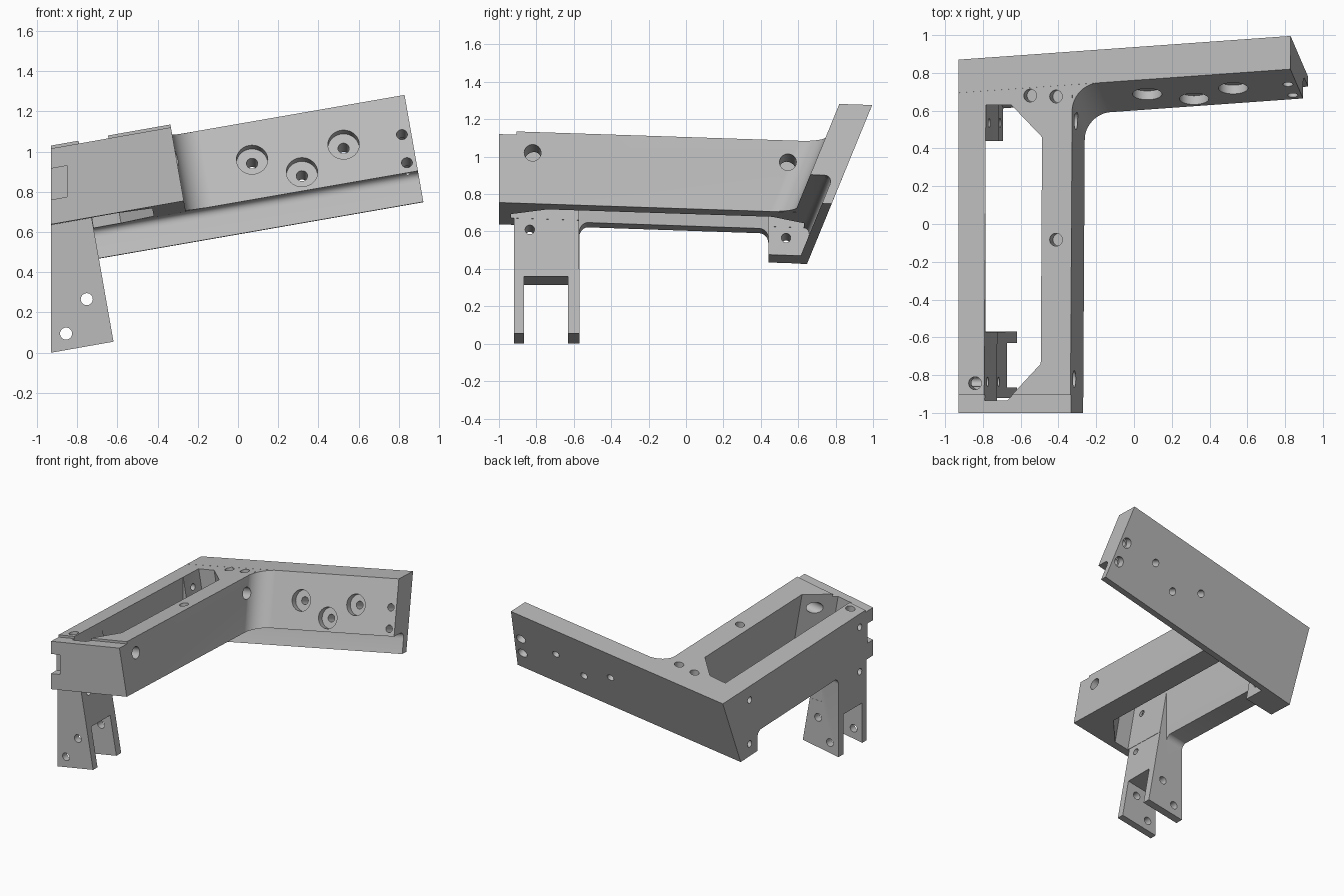
import bpy, bmesh, math
from mathutils import Vector

if "Cube" in bpy.data.objects:
    bpy.data.objects.remove(bpy.data.objects["Cube"])

T = math.radians(10)            # the whole bracket is pitched by 10 degrees
C, S = math.cos(T), math.sin(T)
FALL = 0.0335                   # slight fall of the deck towards the back
TOP, BOT, LIP = 1.146, 0.757, 0.603

grey = bpy.data.materials.new("light grey")
grey.diffuse_color = (0.5, 0.5, 0.5, 1)
grey.use_nodes = True
grey.node_tree.nodes["Principled BSDF"].inputs["Base Color"].default_value = grey.diffuse_color


def world(u, y, w):
    return Vector((u * C - w * S, y, u * S + w * C))


def lean(u, a, c):
    """Point on the leaning wall (offset a) and on the sloping level c."""
    w = (c - FALL * (a + 0.0712 * u)) / (1 + FALL * 0.404)
    return world(u, a + 0.0712 * u + 0.404 * w, w)


def flat(u, y, c):
    return world(u, y, c - FALL * y)


def prism(name, ring1, ring2):
    """Closed solid between two matching rings of points."""
    bm = bmesh.new()
    a = [bm.verts.new(p) for p in ring1]
    b = [bm.verts.new(p) for p in ring2]
    n = len(a)
    bm.faces.new(a)
    bm.faces.new(b[::-1])
    for i in range(n):
        bm.faces.new((a[i], b[i], b[(i + 1) % n], a[(i + 1) % n]))
    bmesh.ops.recalc_face_normals(bm, faces=bm.faces)
    if bm.calc_volume(signed=True) < 0:
        bmesh.ops.reverse_faces(bm, faces=bm.faces)
    me = bpy.data.meshes.new(name)
    bm.to_mesh(me)
    bm.free()
    me.materials.append(grey)
    ob = bpy.data.objects.new(name, me)
    bpy.context.scene.collection.objects.link(ob)
    return ob


def box(name, x0, x1, y0, y1, z0, z1):
    ring = [(x0, y0), (x1, y0), (x1, y1), (x0, y1)]
    return prism(name, [(x, y, z0) for x, y in ring], [(x, y, z1) for x, y in ring])


def volume(me):
    bm = bmesh.new()
    bm.from_mesh(me)
    v = bm.calc_volume(signed=True)
    bm.free()
    return v


def combine(other, op):
    """Join or cut, accepting only a result with a sensible volume."""
    v0, v1 = volume(frame.data), volume(other.data)
    low, high = (max(v0, v1), v0 + v1) if op == 'UNION' else (max(v0 - v1, 0.05), v0)
    for attempt in range(6):
        m = frame.modifiers.new("join", 'BOOLEAN')
        m.operation, m.object = op, other
        m.solver = 'MANIFOLD' if attempt % 2 == 0 else 'EXACT'
        bpy.context.view_layer.update()
        graph = bpy.context.evaluated_depsgraph_get()
        me = bpy.data.meshes.new_from_object(frame.evaluated_get(graph))
        frame.modifiers.remove(m)
        if len(me.polygons) and low - 2e-4 <= volume(me) <= high + 2e-4:
            frame.data = me
            bpy.data.objects.remove(other, do_unlink=True)
            return
        other.location += Vector((0.00013, 0.00017, 0.00011))
    if op == 'DIFFERENCE':
        bpy.data.objects.remove(other, do_unlink=True)


def drill(start, axis, r, d0, d1):
    """Round hole along axis from depth d0 to d1."""
    start, axis = Vector(start), Vector(axis).normalized()
    rot = axis.to_track_quat('Z', 'Y').to_matrix()
    rings = [[start + axis * d + rot @ Vector((r * math.cos(k * math.pi / 16),
              r * math.sin(k * math.pi / 16), 0)) for k in range(32)] for d in (d0, d1)]
    combine(prism("drill", *rings), 'DIFFERENCE')


def arc(cx, cy, r, a0, a1, n=8):
    return [(cx + r * math.cos(math.radians(a0 + (a1 - a0) * i / n)),
             cy + r * math.sin(math.radians(a0 + (a1 - a0) * i / n))) for i in range(n + 1)]


# Leaning arm with a thin lip and a rounded undercut below it
section = [(0.294, BOT), (0.294, TOP), (0.472, TOP), (0.472, LIP), (0.42, LIP)]
section += arc(0.37, BOT - 0.05, 0.05, 0, 90, 6)
frame = prism("bracket_frame", [lean(-1.2, *p) for p in section],
              [lean(1.038, *p) for p in section])


# Deck bar running to the front
def bar_ring(u):
    return [flat(u, -1, BOT - 0.0005), lean(u, 0.36, BOT - 0.0005),
            lean(u, 0.36, TOP - 0.0005), flat(u, -1, TOP - 0.0005)]


combine(prism("bar", bar_ring(-1.21), bar_ring(-0.134)), 'UNION')

# Rounded inside corner between bar and arm
R = 0.14
corner = [(-0.2, 0.33), (-0.2, 0.293 - R)]
corner += arc(-0.1345 + R, 0.2945 - R, R, 180, 90, 12) + [(-0.133 + R, 0.33)]
combine(prism("corner", [lean(u, a, BOT + 0.0005) for u, a in corner],
              [lean(u, a, TOP - 0.001) for u, a in corner]), 'UNION')

# Forked leg, flared where it meets the bar
leg = [(-0.92, 0.1615), (-0.865, 0.1615), (-0.865, 0.471), (-0.63, 0.471),
       (-0.63, 0.1615), (-0.57, 0.1615)]
leg += arc(-0.52, 0.725, 0.05, 180, 90, 6) + [(-0.52, 0.83), (-0.92, 0.83)]
combine(prism("leg", [world(-1.19, *p) for p in leg], [world(-0.6, *p) for p in leg]), 'UNION')


# Rear tab below the bar
def tab_ring(u):
    front = [flat(u, y, c) for y, c in arc(0.39, BOT - 0.05, 0.05, 90, 0, 6)]
    return ([flat(u, 0.39, 0.8)] + front
            + [flat(u, 0.44, LIP + 0.001), lean(u, 0.45, LIP + 0.001), lean(u, 0.45, 0.8)])


combine(prism("tab", tab_ring(-1.18), tab_ring(-0.6)), 'UNION')

# Open pocket with chamfered corners, plus the relieved left wall
pocket = [(-0.598, -0.935), (-0.477, -0.935), (-0.295, -0.74), (-0.295, 0.46),
          (-0.461, 0.63), (-0.598, 0.63)]
combine(prism("pocket", [world(u, y, 0.70) for u, y in pocket],
              [world(u, y, 1.3) for u, y in pocket]), 'DIFFERENCE')
combine(box("relief", -0.785, -0.66, -0.571, 0.439, 0.4, 1.2), 'DIFFERENCE')

# Upright left end, front top step and front notch
combine(box("left_trim", -2, -0.93, -2, 2, -1, 2), 'DIFFERENCE')
step = [(-1.1, 1.128), (-0.905, 1.128), (-0.905, 1.25), (-1.1, 1.25)]
combine(prism("step", [flat(-1.2, *p) for p in step], [flat(0.1, *p) for p in step]), 'DIFFERENCE')
notch = [(-0.95, 0.757), (-0.85, 0.775), (-0.85, 0.93), (-0.95, 0.912)]
combine(prism("notch", [(x, -1.1, z) for x, z in notch],
              [(x, -0.93, z) for x, z in notch]), 'DIFFERENCE')

# Arm holes: three counterbored, two at the end widened from the back
into = (0, 0.925, -0.38)
for x, z in ((0.07, 0.96), (0.318, 0.898), (0.525, 1.035)):
    p = (x, 0.294 + 0.41 * z, z)
    drill(p, into, 0.078, -0.06, 0.05)
    drill(p, into, 0.028, 0.02, 0.26)
for x, z in ((0.815, 1.085), (0.84, 0.945)):
    p = (x, 0.294 + 0.41 * z, z)
    drill(p, into, 0.027, -0.05, 0.26)
    drill(p, into, 0.038, 0.11, 0.26)

# Cross holes through the right rail, then through the left wall
along = (C, 0, S)
for y, w in ((-0.82, 1.06), (0.545, 1.009)):
    drill(world(-0.134, y, w), along, 0.045, -0.3, 0.05)
for y, w in ((-0.835, 0.725), (-0.835, 1.07), (0.535, 0.68), (0.535, 1.02)):
    drill(world(-0.6, y, w), along, 0.025, -0.5, 0.05)

# Blind holes in the deck
for x, y in ((-0.55, 0.68), (-0.413, 0.675), (-0.413, -0.083), (-0.842, -0.843)):
    drill((x, y, 1.164 + 0.1763 * x - 0.034 * y), (S, 0, -C), 0.034, -0.05, 0.1)

# Pin holes through the fork
for x, z in ((-0.752, 0.266), (-0.855, 0.095)):
    drill((x, -0.75, z), (0, 1, 0), 0.03, -0.22, 0.25)

# Smooth the rounded parts, keep edges crisp
bpy.ops.object.select_all(action='DESELECT')
frame.select_set(True)
bpy.context.view_layer.objects.active = frame
bpy.ops.object.shade_smooth_by_angle(angle=math.radians(25))
